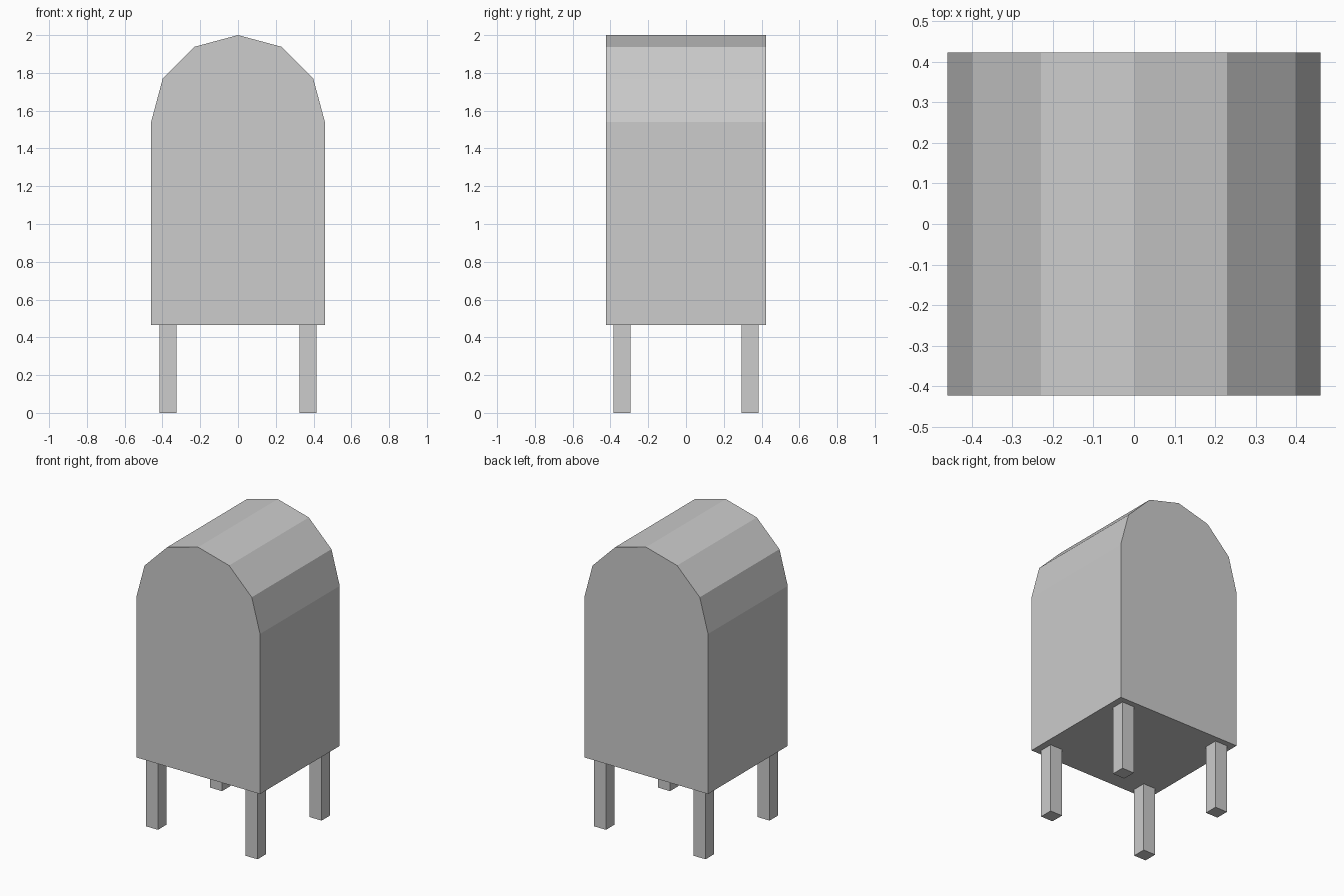
import bpy
import bmesh
from math import cos, sin, pi

cube = bpy.data.objects.get("Cube")
if cube:
    bpy.data.objects.remove(cube, do_unlink=True)

GREY = (0.604, 0.604, 0.604, 1)
grey = bpy.data.materials.new("plain grey")
grey.use_nodes = True
grey.diffuse_color = GREY
grey.node_tree.nodes["Principled BSDF"].inputs["Base Color"].default_value = GREY


def add_object(name, bm):
    bmesh.ops.recalc_face_normals(bm, faces=bm.faces)
    mesh = bpy.data.meshes.new(name)
    bm.to_mesh(mesh)
    bm.free()
    mesh.materials.append(grey)
    obj = bpy.data.objects.new(name, mesh)
    bpy.context.collection.objects.link(obj)
    return obj


# Box body with a six-sided arched roof, extruded front to back
RADIUS, SPRING, BASE, HALF_DEPTH = 0.46, 1.54, 0.465, 0.423
profile = [(-RADIUS, BASE), (RADIUS, BASE)]
profile += [(RADIUS * cos(i * pi / 6), SPRING + RADIUS * sin(i * pi / 6)) for i in range(7)]
bm = bmesh.new()
front = bm.faces.new([bm.verts.new((x, -HALF_DEPTH, z)) for x, z in profile])
extruded = bmesh.ops.extrude_face_region(bm, geom=[front], use_keep_orig=True)
moved = [v for v in extruded["geom"] if isinstance(v, bmesh.types.BMVert)]
bmesh.ops.translate(bm, verts=moved, vec=(0, 2 * HALF_DEPTH, 0))
add_object("body", bm)

# Four square legs
LEG = 0.09
for depth, y in (("front", -0.34), ("back", 0.34)):
    for side, x in (("right", -0.37), ("left", 0.37)):
        bm = bmesh.new()
        bmesh.ops.create_cube(bm, size=1)
        bmesh.ops.scale(bm, verts=bm.verts, vec=(LEG, LEG, BASE))
        bmesh.ops.translate(bm, verts=bm.verts, vec=(x, y, BASE / 2))
        add_object(f"{depth}_{side}_leg", bm)
